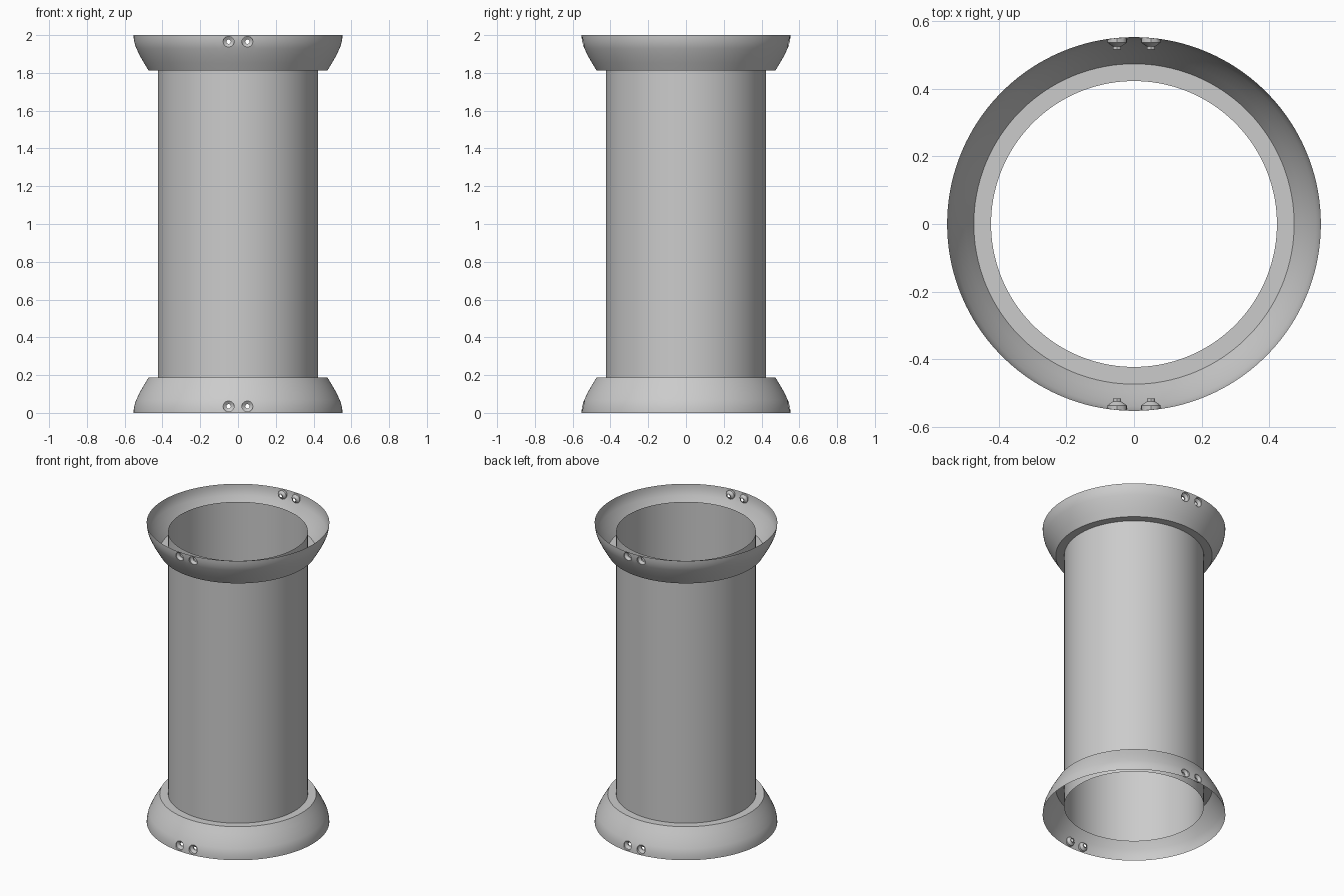
import bpy, bmesh, math
from mathutils import Vector

if "Cube" in bpy.data.objects:
    bpy.data.objects.remove(bpy.data.objects["Cube"])

N = 140            # segments around the axis
CELL = 4           # columns and rows taken up by one screw hole
TUBE_R = 0.423
# flange profile (radius, height above the flange floor side), top flange
ROWS = [(TUBE_R, 1.813), (0.474, 1.813), (0.498, 1.853), (0.521, 1.893), (0.538, 1.93),
        (0.545, 1.9475), (0.549, 1.965), (0.552, 1.9825), (0.553, 2.0)]
FIRST = 4          # row where the hole cells start
HOLE_X, HOLE_Z = 0.05, 1.965

grey = bpy.data.materials.new("light grey")
grey.diffuse_color = (0.6, 0.6, 0.6, 1)
grey.use_nodes = True
grey.node_tree.nodes["Principled BSDF"].inputs["Base Color"].default_value = grey.diffuse_color


def finish(name, bm):
    bmesh.ops.recalc_face_normals(bm, faces=bm.faces)
    mesh = bpy.data.meshes.new(name)
    bm.to_mesh(mesh)
    bm.free()
    mesh.materials.append(grey)
    ob = bpy.data.objects.new(name, mesh)
    bpy.context.collection.objects.link(ob)
    bpy.ops.object.select_all(action='DESELECT')
    ob.select_set(True)
    bpy.context.view_layer.objects.active = ob
    bpy.ops.object.shade_smooth_by_angle(angle=math.radians(30))
    return ob


def ring(bm, r, z):
    return [bm.verts.new((r * math.sin(2 * math.pi * i / N),
                          -r * math.cos(2 * math.pi * i / N), z)) for i in range(N)]


def bridge(bm, a, b):
    n = len(a)
    for i in range(n):
        j = (i + 1) % n
        bm.faces.new((a[i], a[j], b[j], b[i]))


def radius_at(z):
    for (r0, z0), (r1, z1) in zip(ROWS[1:], ROWS[2:]):
        if z <= z1:
            return r0 + (r1 - r0) * (z - z0) / (z1 - z0)
    return ROWS[-1][0]


def countersunk_hole(bm, grid, col):
    """Lines one open cell of the flange with a countersunk screw hole."""
    k, top = CELL, FIRST + CELL
    path = ([(FIRST, col + i) for i in range(k)] + [(FIRST + i, col + k) for i in range(k)] +
            [(top, col + k - i) for i in range(k)] + [(top - i, col) for i in range(k)])
    edge = [grid[r][c % N] for r, c in path]
    mid_x = sum(v.co.x for v in edge) / len(edge)
    xc = math.copysign(HOLE_X, mid_x)
    side = math.copysign(1, edge[0].co.y)
    dirs = [Vector((v.co.x - xc, v.co.z - HOLE_Z)).normalized() for v in edge]
    previous = edge
    for r, depth in ((0.029, None), (0.029, 0.537), (0.012, 0.525), (0.012, 0.517)):
        loop = []
        for d in dirs:
            x, z = xc + r * d.x, HOLE_Z + r * d.y
            y = depth or math.sqrt(radius_at(z) ** 2 - x * x)
            loop.append(bm.verts.new((x, side * y, z)))
        bridge(bm, previous, loop)
        previous = loop


def flange(name, flip):
    bm = bmesh.new()
    grid = [ring(bm, r, z) for r, z in ROWS]
    starts = [0, N - CELL, N // 2, N // 2 - CELL]      # two holes front, two back
    open_cols = {(s + i) % N for s in starts for i in range(CELL)}
    for r in range(len(ROWS) - 1):
        for c in range(N):
            if r >= FIRST and c in open_cols:
                continue
            d = (c + 1) % N
            bm.faces.new((grid[r][c], grid[r][d], grid[r + 1][d], grid[r + 1][c]))
    for s in starts:
        countersunk_hole(bm, grid, s)
    bmesh.ops.delete(bm, geom=[v for v in bm.verts if not v.link_faces], context='VERTS')
    if flip:
        for v in bm.verts:
            v.co.z = 2 - v.co.z
    finish(name, bm)


# open centre tube, its ends set back inside the flanges
bm = bmesh.new()
bridge(bm, ring(bm, TUBE_R, 0.06), ring(bm, TUBE_R, 1.94))
finish("centre_tube", bm)

# flared end flanges
flange("top_flange", False)
flange("bottom_flange", True)
